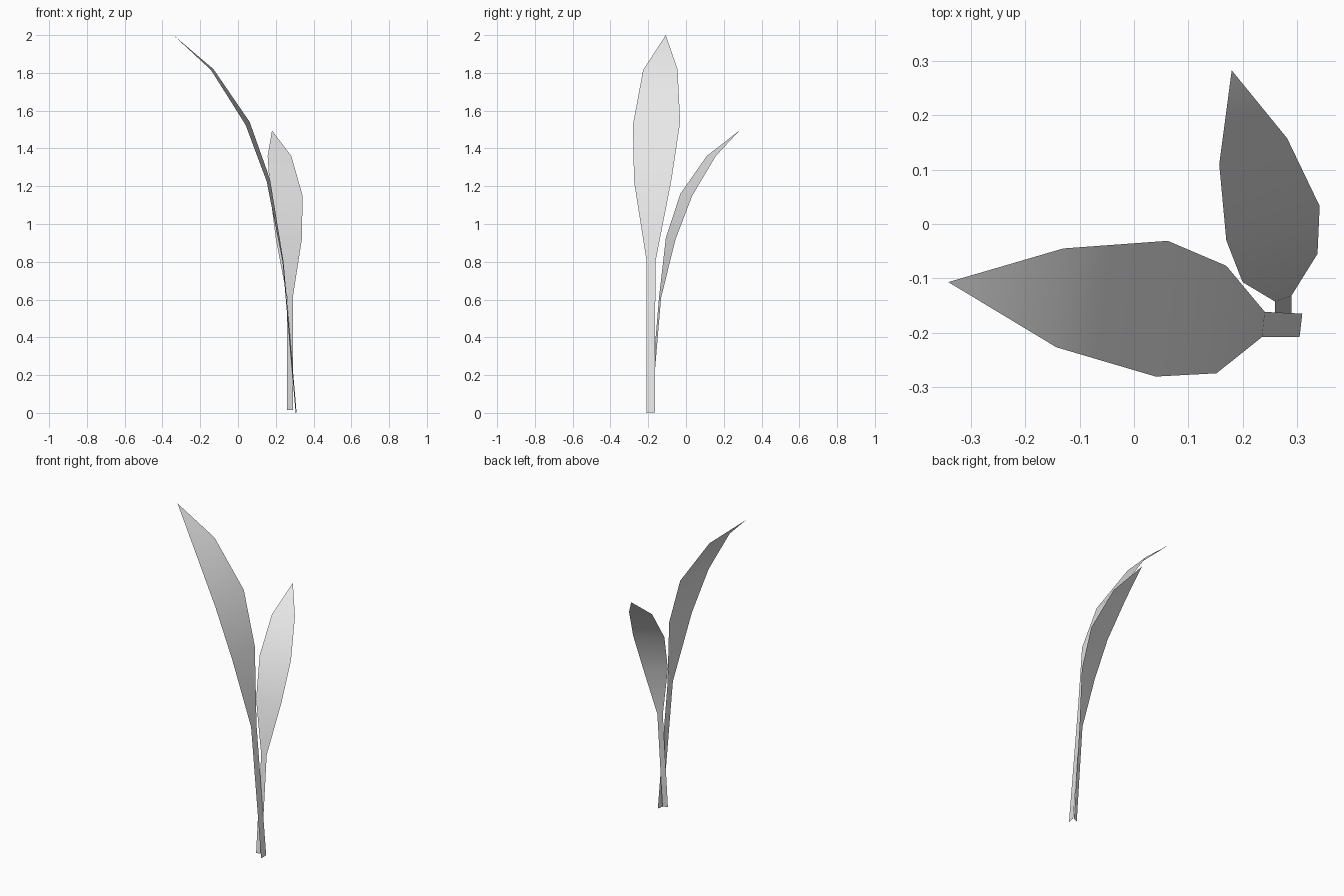
import bpy
import bmesh

cube = bpy.data.objects.get("Cube")
if cube:
    bpy.data.objects.remove(cube, do_unlink=True)


def make_material(name, colour):
    material = bpy.data.materials.new(name)
    material.use_nodes = True
    material.diffuse_color = colour
    shader = next(n for n in material.node_tree.nodes if n.type == "BSDF_PRINCIPLED")
    shader.inputs["Base Color"].default_value = colour
    return material


def make_leaf(name, rows, tip, material):
    """Bridge pairs of edge points into a thin blade that closes in a pointed tip."""
    bm = bmesh.new()
    previous = None
    for left_x, left_y, right_x, right_y, left_z, right_z in rows:
        pair = (bm.verts.new((left_x, left_y, left_z)),
                bm.verts.new((right_x, right_y, right_z)))
        if previous:
            bm.faces.new((previous[0], previous[1], pair[1], pair[0]))
        previous = pair
    bm.faces.new((previous[0], previous[1], bm.verts.new(tip)))

    # The blade is softly shaded along its bend
    for face in bm.faces:
        face.smooth = True
    mesh = bpy.data.meshes.new(name)
    bm.to_mesh(mesh)
    bm.free()
    mesh.materials.append(material)
    leaf = bpy.data.objects.new(name, mesh)
    bpy.context.collection.objects.link(leaf)
    return leaf


leaf_grey = make_material("pale grey leaf", (0.8, 0.8, 0.8, 1.0))

# Tall leaf: narrow stalk, then a broad blade arching to the right
tall_rows = [
    (0.305, -0.208, 0.31, -0.165, 0.0, 0.003),
    (0.236, -0.208, 0.241, -0.162, 0.8, 0.8),
    (0.152, -0.275, 0.17, -0.077, 1.225, 1.235),
    (0.04, -0.281, 0.062, -0.031, 1.525, 1.54),
    (-0.143, -0.227, -0.13, -0.045, 1.815, 1.82),
]
make_leaf("tall_leaf", tall_rows, (-0.342, -0.107, 2.0), leaf_grey)

# Short leaf: the same growth form, arching to the back
short_rows = [
    (0.26, -0.193, 0.29, -0.182, 0.015, 0.015),
    (0.26, -0.143, 0.29, -0.132, 0.61, 0.61),
    (0.2, -0.107, 0.338, -0.055, 0.925, 0.92),
    (0.17, -0.03, 0.342, 0.033, 1.16, 1.15),
    (0.157, 0.11, 0.282, 0.158, 1.36, 1.36),
]
make_leaf("short_leaf", short_rows, (0.18, 0.283, 1.495), leaf_grey)
